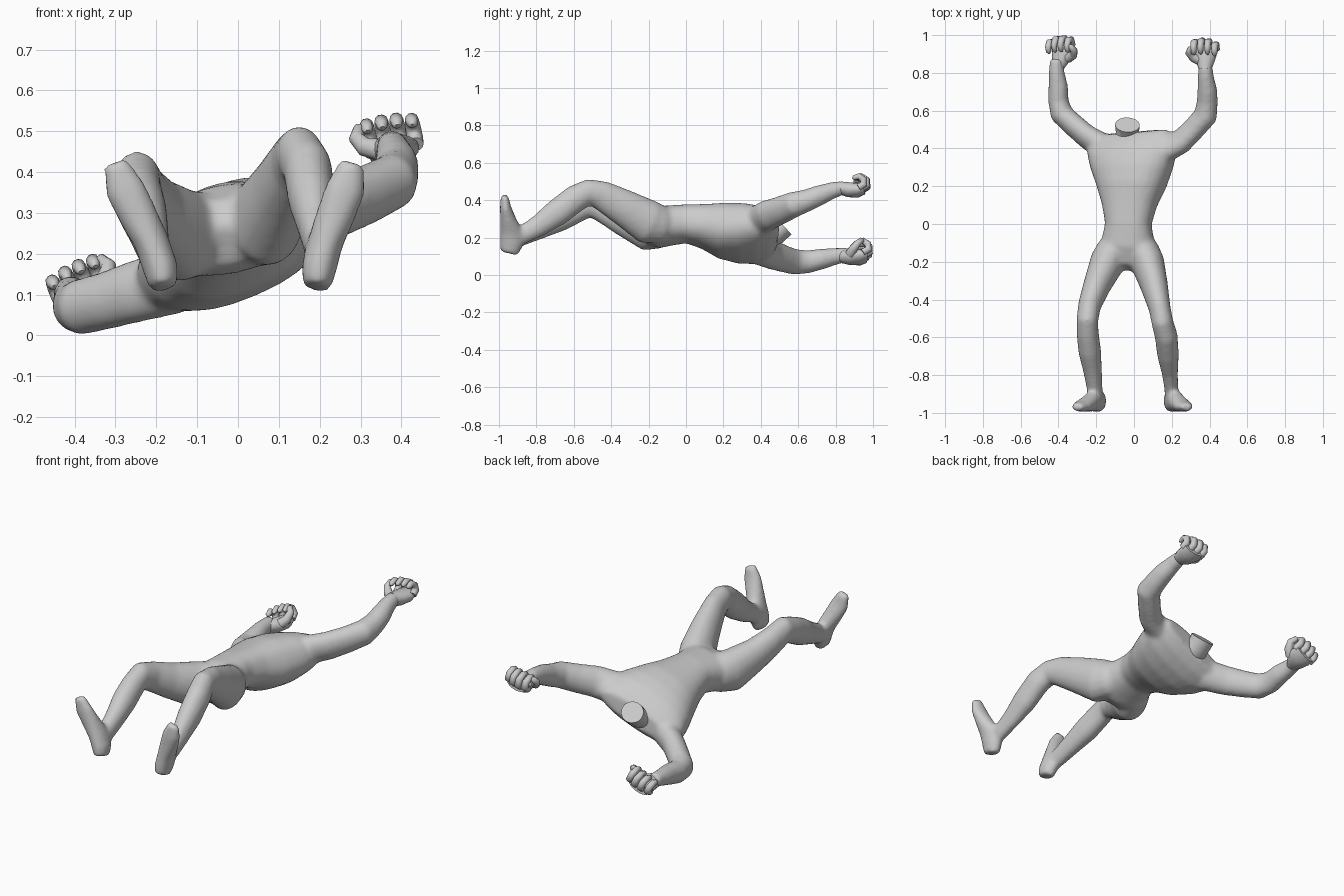
import bpy, bmesh, math
from mathutils import Vector, Matrix


def loft(bm, rows, n=16, roll=0, side=(1, 0, 0), mat=Matrix(), power=1.0):
    """Closed tube through rows of (x, y, z, half_width, half_depth[, roll degrees])."""
    pts = [Vector(r[:3]) for r in rows]
    rings = []
    for i, r in enumerate(rows):
        t = (pts[min(i + 1, len(pts) - 1)] - pts[max(i - 1, 0)]).normalized()
        s = Vector(side)
        s = (s - t * s.dot(t)).normalized()
        a = math.radians(r[5] if len(r) > 5 else roll)
        u = s.cross(t).normalized()
        s, u = s * math.cos(a) + u * math.sin(a), u * math.cos(a) - s * math.sin(a)
        ring = []
        for k in range(n):
            c, d = math.cos(2 * math.pi * k / n), math.sin(2 * math.pi * k / n)
            c = math.copysign(abs(c) ** power, c)   # power < 1 squares the section
            d = math.copysign(abs(d) ** power, d)
            ring.append(bm.verts.new(mat @ (pts[i] + s * r[3] * c + u * r[4] * d)))
        rings.append(ring)
    faces = []
    for p, q in zip(rings, rings[1:]):
        for k in range(n):
            faces.append(bm.faces.new((p[k], p[(k + 1) % n], q[(k + 1) % n], q[k])))
    faces.append(bm.faces.new(rings[0][::-1]))
    faces.append(bm.faces.new(rings[-1]))
    bmesh.ops.recalc_face_normals(bm, faces=faces)


def finish(bm, name, angle=None):
    me = bpy.data.meshes.new(name)
    bm.to_mesh(me)
    bm.free()
    ob = bpy.data.objects.new(name, me)
    bpy.context.collection.objects.link(ob)
    for p in me.polygons:
        p.use_smooth = True
    if angle:
        bpy.context.view_layer.objects.active = ob
        ob.select_set(True)
        bpy.ops.object.shade_smooth_by_angle(angle=math.radians(angle))
        ob.select_set(False)
    return ob


def tube(rows):
    """Round sections: repeat the radius for both half sizes."""
    return [(x, y, z, r, r) for x, y, z, r in rows]


body = bmesh.new()

# torso, rolled more towards the shoulders
loft(body, [
    (-.035, -.23, .22, .09, .055, 10),
    (-.035, -.18, .24, .142, .098, 11),
    (-.033, -.10, .264, .143, .105, 12),
    (-.03, 0, .274, .123, .10, 15),
    (-.025, .10, .261, .147, .113, 19),
    (-.015, .20, .238, .188, .138, 22),
    (-.012, .30, .222, .228, .138, 23),
    (-.010, .38, .215, .25, .122, 23),
    (-.015, .44, .212, .245, .092, 23),
    (-.02, .485, .215, .21, .05, 23)], n=28, power=.84)

# arms
loft(body, [
    (-.15, .40, .135, .07, .085), (-.25, .463, .108, .061, .08),
    (-.325, .528, .085, .06, .073), (-.385, .585, .07, .062, .07),
    (-.401, .655, .071, .055, .062), (-.401, .73, .087, .052, .056),
    (-.41, .80, .10, .043, .046), (-.41, .875, .11, .036, .037)])
loft(body, [
    (.14, .385, .285, .07, .088), (.25, .437, .32, .062, .083),
    (.32, .507, .347, .06, .076), (.38, .575, .377, .064, .07),
    (.388, .65, .40, .056, .06), (.388, .71, .425, .053, .056),
    (.38, .78, .452, .043, .046), (.377, .85, .47, .036, .037)])

# legs
loft(body, [
    (-.075, -.05, .262, .05, .06), (-.105, -.13, .25, .09, .105),
    (-.14, -.20, .245, .094, .118),
    (-.198, -.33, .30, .073, .093), (-.235, -.43, .35, .062, .079),
    (-.247, -.51, .381, .058, .073), (-.245, -.58, .352, .059, .071),
    (-.235, -.67, .307, .061, .073), (-.22, -.77, .257, .051, .061),
    (-.208, -.87, .212, .042, .053), (-.20, -.94, .19, .04, .048)])
loft(body, [
    (.03, -.05, .275, .05, .06), (.045, -.13, .272, .086, .105),
    (.07, -.20, .282, .091, .12), (.108, -.33, .36, .073, .099),
    (.137, -.45, .425, .058, .081), (.15, -.52, .443, .058, .072),
    (.17, -.59, .41, .061, .074), (.18, -.69, .333, .058, .074),
    (.19, -.79, .262, .043, .059), (.197, -.87, .217, .037, .051),
    (.20, -.94, .195, .036, .048)])

# feet, toes up and splayed outwards
for sx, heel, lean in ((1, .195, 1.1), (-1, .185, 1.5)):
    loft(body, [(sx * (heel + dx * lean), y, z, a, b) for dx, y, z, a, b in (
        (-.002, -.945, .117, .036, .05), (.003, -.934, .165, .044, .063),
        (.018, -.934, .23, .044, .061), (.042, -.952, .30, .049, .043),
        (.062, -.965, .36, .051, .031), (.078, -.97, .425, .031, .021))])

ob = finish(body, "body")
rm = ob.modifiers.new("blend", 'REMESH')
rm.mode = 'VOXEL'
rm.voxel_size = .011
rm.use_smooth_shade = True
sm = ob.modifiers.new("soften", 'SMOOTH')
sm.factor = .5
sm.iterations = 12

# neck stump with a slanted flat cut
bm = bmesh.new()
loft(bm, [(-.028, .38, .205, .11, .08), (-.03, .44, .208, .082, .065),
          (-.034, .485, .22, .062, .056), (-.035, .525, .258, .066, .056)], n=18, roll=14)
finish(bm, "neck", 40)

# half-closed fists: palm, four curled fingers and a thumb
for name, sx, wrist, tilt in (("right_fist", 1, (.376, .838, .468), 10),
                              ("left_fist", -1, (-.38, .85, .11), 24)):
    mat = Matrix.Translation(wrist) @ Matrix.Rotation(math.radians(-tilt), 4, 'Y')
    bm = bmesh.new()
    off = .027 if sx < 0 else 0
    loft(bm, [(-off, -.02, 0, .034, .034), (-off * .4, .03, -.012, .052, .04),
              (.002 * sx, .08, -.016, .064, .038), (.004 * sx, .115, -.01, .06, .026)],
         mat=mat)
    for i in range(4):
        x = sx * (-.052 + .037 * i)
        k = (.95, 1.0, .97, .85)[i]
        loft(bm, [(x, y * k, z * k, r, r) for y, z, r in (
            (.10, -.012, .019), (.132, .008, .02), (.13, .04, .019),
            (.10, .06, .017), (.072, .05, .014), (.064, .042, .007))], n=10, mat=mat)
    loft(bm, tube([(-.03 * sx, .03, -.008, .028), (-.065 * sx, .045, .005, .024),
                   (-.082 * sx, .068, .03, .019), (-.07 * sx, .09, .052, .015),
                   (-.063 * sx, .096, .056, .007)]),
         n=10, side=(0, .78, -.62), mat=mat)
    finish(bm, name, 60)
